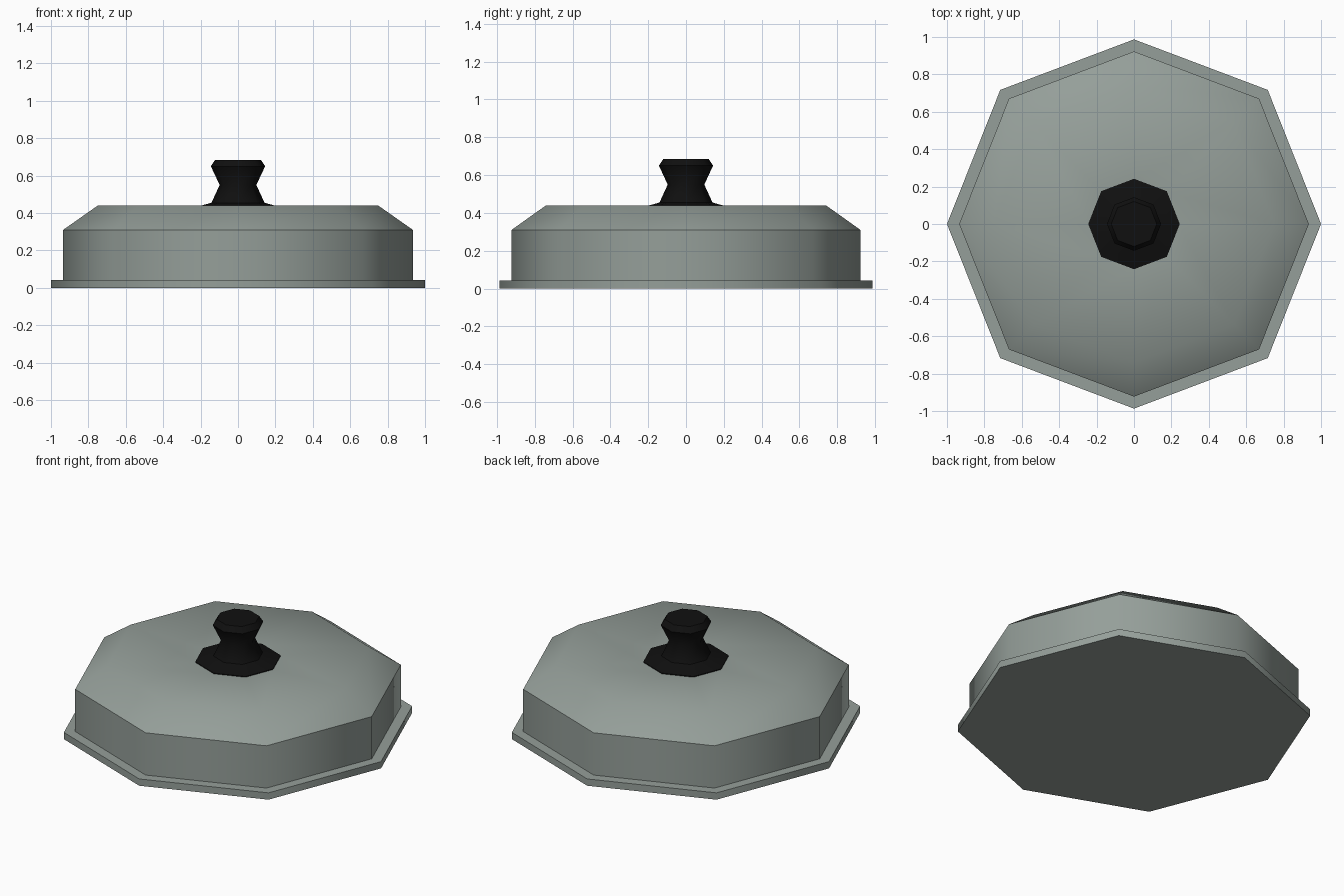
import bpy, bmesh, math

if "Cube" in bpy.data.objects:
    bpy.data.objects.remove(bpy.data.objects["Cube"])

def material(name, rgb):
    m = bpy.data.materials.new(name)
    m.diffuse_color = (*rgb, 1)
    m.use_nodes = True
    m.node_tree.nodes["Principled BSDF"].inputs["Base Color"].default_value = m.diffuse_color
    return m

grey = material("grey green metal", (0.30, 0.345, 0.32))
black = material("black plastic", (0.005, 0.005, 0.005))

# Eight-sided outline shared by every ring (very slightly uneven octagon)
OUTLINE = [(1, 0), (0.715, 0.717), (0, 0.987), (-0.715, 0.717),
           (-1, 0), (-0.715, -0.717), (0, -0.987), (0.715, -0.717)]

def lathe(name, profile, mat, angle):
    """Stack octagonal rings from (radius, height) pairs and cap both ends."""
    bm = bmesh.new()
    rings = [[bm.verts.new((x * r, y * r, z)) for x, y in OUTLINE] for r, z in profile]
    for a, b in zip(rings, rings[1:]):
        for i in range(8):
            j = (i + 1) % 8
            bm.faces.new((a[i], a[j], b[j], b[i]))
    bm.faces.new(rings[0][::-1])
    bm.faces.new(rings[-1])
    bmesh.ops.recalc_face_normals(bm, faces=bm.faces)
    me = bpy.data.meshes.new(name)
    bm.to_mesh(me)
    bm.free()
    me.materials.append(mat)
    ob = bpy.data.objects.new(name, me)
    bpy.context.collection.objects.link(ob)
    bpy.ops.object.select_all(action='DESELECT')
    ob.select_set(True)
    bpy.context.view_layer.objects.active = ob
    bpy.ops.object.shade_smooth_by_angle(angle=math.radians(angle))
    return ob

# Lid: flange, wall, sloped shoulder and slightly dished top
lathe("lid", [(1, 0), (1, 0.043), (0.935, 0.043), (0.935, 0.31),
              (0.75, 0.44), (0.24, 0.422)], grey, 50)

# Knob: flared foot, narrow neck and wide grip
lathe("knob", [(0.245, 0.415), (0.245, 0.427), (0.142, 0.455), (0.098, 0.55),
               (0.145, 0.65), (0.122, 0.685)], black, 50)
